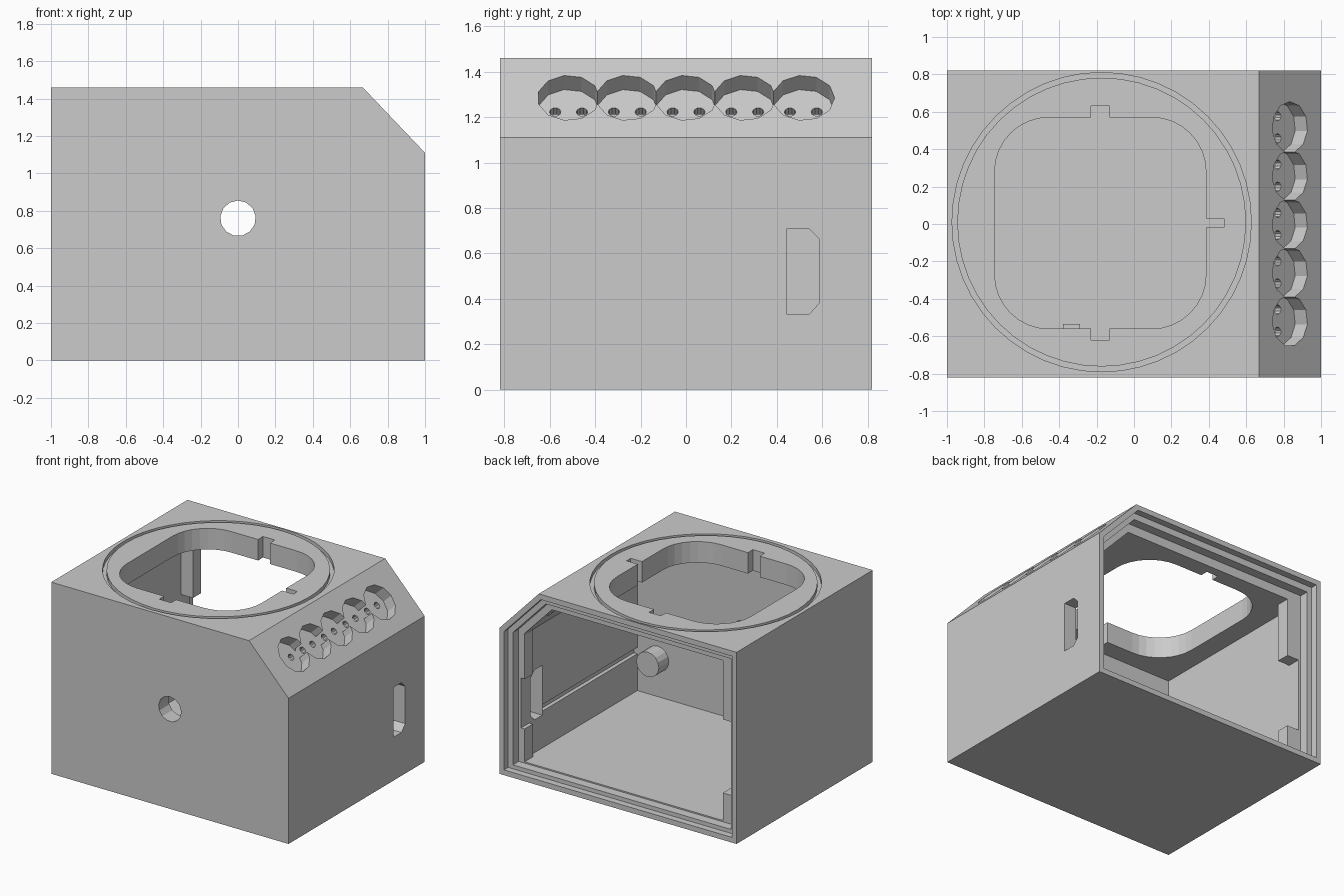
import bpy, bmesh
from math import sin, cos, pi, sqrt
from mathutils import Vector, Matrix

if "Cube" in bpy.data.objects:
    bpy.data.objects.remove(bpy.data.objects["Cube"])


def prism(name, pts, depth, mat):
    """Extrude a local xy profile along local +z, then place it with mat."""
    bm = bmesh.new()
    face = bm.faces.new([bm.verts.new((x, y, 0)) for x, y in pts])
    ext = bmesh.ops.extrude_face_region(bm, geom=[face])["geom"]
    bmesh.ops.translate(bm, vec=(0, 0, depth),
                        verts=[g for g in ext if isinstance(g, bmesh.types.BMVert)])
    bmesh.ops.transform(bm, matrix=mat, verts=bm.verts)
    bmesh.ops.recalc_face_normals(bm, faces=bm.faces)
    me = bpy.data.meshes.new(name)
    bm.to_mesh(me)
    bm.free()
    ob = bpy.data.objects.new(name, me)
    bpy.context.collection.objects.link(ob)
    return ob


def along_y(name, pts, y0, y1):
    m = Matrix(((1, 0, 0, 0), (0, 0, 1, y0), (0, 1, 0, 0), (0, 0, 0, 1)))
    return prism(name, pts, y1 - y0, m)


def along_z(name, pts, z0, z1):
    return prism(name, pts, z1 - z0, Matrix.Translation((0, 0, z0)))


def along_x(name, pts, x0, x1):
    m = Matrix(((0, 0, 1, x0), (1, 0, 0, 0), (0, 1, 0, 0), (0, 0, 0, 1)))
    return prism(name, pts, x1 - x0, m)


def rect(x0, x1, y0, y1):
    return [(x0, y0), (x1, y0), (x1, y1), (x0, y1)]


def circle(cx, cy, r, n, start=0.0):
    return [(cx + r * cos(start + 2 * pi * i / n), cy + r * sin(start + 2 * pi * i / n))
            for i in range(n)]


def rounded(cx, cy, half, r, n=8):
    pts = []
    for q, (sx, sy) in enumerate(((1, 1), (-1, 1), (-1, -1), (1, -1))):
        for i in range(n + 1):
            a = (q + i / n) * pi / 2
            pts.append((cx + sx * (half - r) + r * cos(a), cy + sy * (half - r) + r * sin(a)))
    return pts


def boolean(target, tool, op="DIFFERENCE"):
    tool.hide_render = True
    mod = target.modifiers.new("bool", "BOOLEAN")
    mod.operation, mod.object, mod.solver = op, tool, "EXACT"
    bpy.context.view_layer.objects.active = target
    bpy.ops.object.modifier_apply(modifier=mod.name)
    bpy.data.objects.remove(tool)


# Normal of the sloped control panel
N = Vector((0.35, 0, 0.333)).normalized()


def housing_profile(side, floor, top, slope):
    """Box outline with one cut corner, inset by the given wall thicknesses."""
    x, z = 1 - side, 1.46 - top
    d = N.x * 0.667 + N.z * 1.46 - slope
    return [(-x, floor), (x, floor), (x, (d - N.x * x) / N.z), ((d - N.z * z) / N.x, z), (-x, z)]


# Housing shell, open at the back with a stepped rim
housing = along_y("housing", housing_profile(0, 0, 0, 0), -0.82, 0.82)
boolean(housing, along_y("cavity_cut", housing_profile(0.10, 0.08, 0.16, 0.13), -0.70, 0.75))
boolean(housing, along_y("rim_cut", housing_profile(0.04, 0.04, 0.04, 0.04), 0.77, 0.90))
boolean(housing, along_y("step_cut", housing_profile(0.08, 0.07, 0.09, 0.08), 0.70, 0.80))

# Rounded top opening with three key notches
boolean(housing, along_z("opening_cut", rounded(-0.18, 0.005, 0.565, 0.29), 1.2, 1.6))
for r in (rect(-0.23, -0.13, 0.5, 0.63), rect(-0.23, -0.13, -0.62, -0.5),
          rect(0.3, 0.48, -0.02, 0.03)):
    boolean(housing, along_z("notch_cut", r, 1.2, 1.6))

# Circular groove around the opening
groove = along_z("groove_cut", circle(-0.173, 0.01, 0.80, 48), 1.43, 1.6)
boolean(groove, along_z("groove_core", circle(-0.173, 0.01, 0.772, 48), 1.3, 1.7))
boolean(housing, groove)

# Front hole
boolean(housing, along_y("front_hole_cut", circle(0, 0.76, 0.095, 13, pi / 2), -0.9, -0.6))

# Five round pockets in the slope, each with two pin holes
U = Vector((-N.z, 0, N.x))
centre = Vector((0.8335, 0, 1.285))
for k in range(5):
    o = centre + Vector((0, (k - 2) * 0.2585, 0))

    def drill(name, cy, r, n, depth):
        base = o - N * depth
        m = Matrix(((0, U.x, N.x, base.x), (1, 0, 0, base.y),
                    (0, U.z, N.z, base.z), (0, 0, 0, 1)))
        boolean(housing, prism(name, circle(cy, 0, r, n), depth + 0.1, m))

    drill("pocket_cut", 0, 0.137, 11, 0.09)
    for s in (-1, 1):
        drill("pin_cut", s * 0.059, 0.025, 10, 0.2)

# Side slot with two clipped corners, and a shallow guide groove inside
slot = [(0.445, 0.33), (0.54, 0.33), (0.585, 0.38), (0.585, 0.665), (0.54, 0.71), (0.445, 0.71)]
boolean(housing, along_x("slot_cut", slot, 0.8, 1.1))
boolean(housing, along_y("guide_cut", rect(0.85, 0.93, 0.36, 0.41), -0.70, 0.44))

# Retaining ribs beside the back opening, interrupted for the latch
for name, x0, x1, z0, z1 in (("left_lower_rib", -0.91, -0.80, 0.07, 0.29),
                             ("left_upper_rib", -0.91, -0.80, 0.85, 1.31),
                             ("right_lower_rib", 0.87, 0.91, 0.07, 0.33),
                             ("right_upper_rib", 0.87, 0.91, 0.71, 1.05)):
    along_z(name, rect(x0, x1, 0.60, 0.70), z0, z1)

# Peg and small stub on the inside of the front wall
peg = along_y("inner_peg", circle(0.73, 0.37, 0.095, 16), -0.72, -0.58)
along_y("inner_stub", rect(-0.38, -0.29, 0.33, 0.42), -0.72, -0.535)
